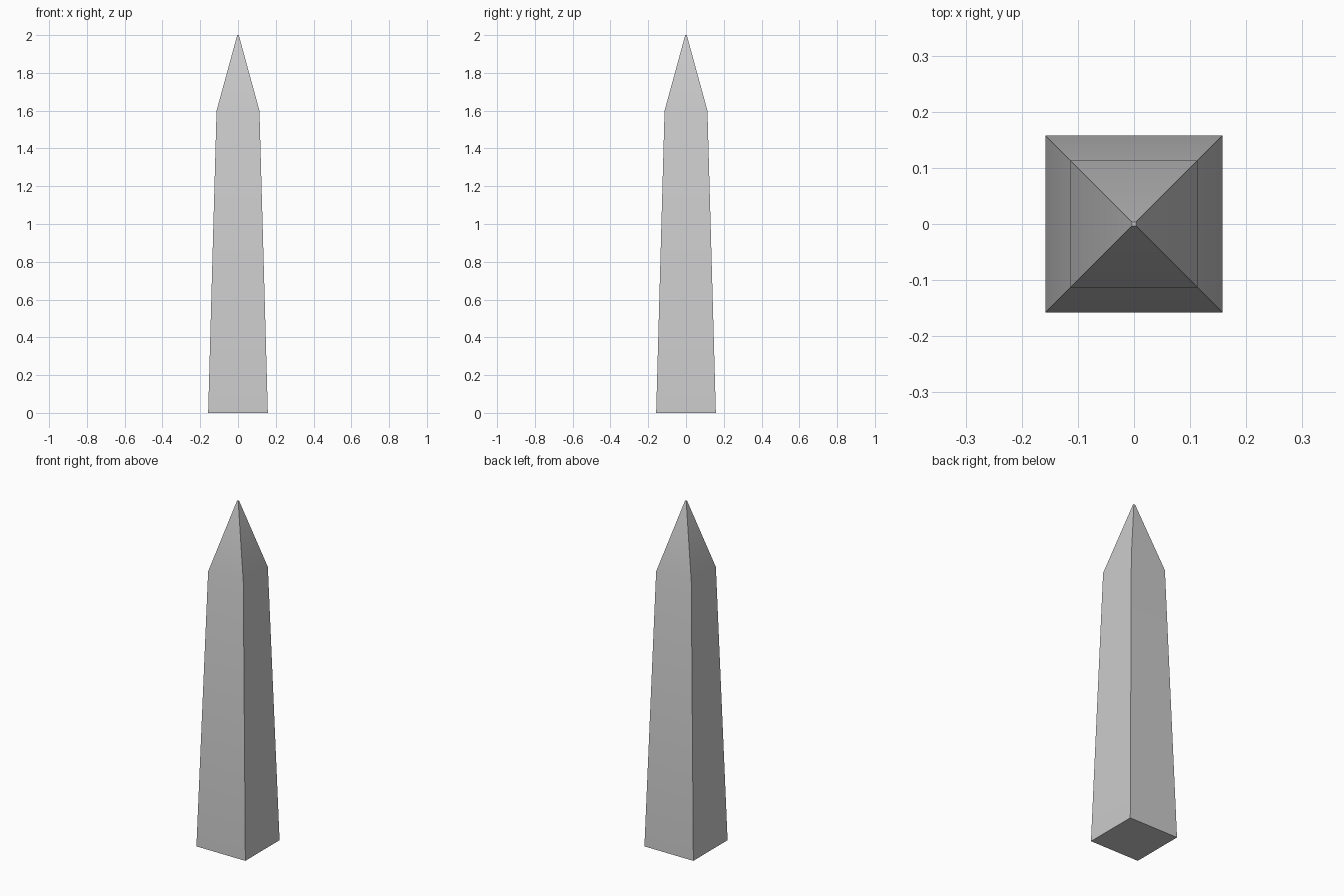
import bpy, bmesh
from math import radians

if "Cube" in bpy.data.objects:
    bpy.data.objects.remove(bpy.data.objects["Cube"])

# half-width and height of each square ring, bottom to top
PROFILE = [(0.158, 0.0), (0.1135, 1.6), (0.004, 2.0)]
CORNERS = [(-1, -1), (1, -1), (1, 1), (-1, 1)]

# tapering shaft with pointed cap, lofted through the square rings
bm = bmesh.new()
rings = [[bm.verts.new((x * w, y * w, z)) for x, y in CORNERS] for w, z in PROFILE]
for low, high in zip(rings, rings[1:]):
    for i in range(4):
        j = (i + 1) % 4
        bm.faces.new((low[i], low[j], high[j], high[i]))

# underside and tiny flat tip
bm.faces.new(rings[0][::-1])
bm.faces.new(rings[-1])

mesh = bpy.data.meshes.new("obelisk")
bm.to_mesh(mesh)
bm.free()
obelisk = bpy.data.objects.new("obelisk", mesh)
bpy.context.collection.objects.link(obelisk)

# soft shading up each side, crisp vertical corners
bpy.context.view_layer.objects.active = obelisk
obelisk.select_set(True)
bpy.ops.object.shade_smooth_by_angle(angle=radians(30))
